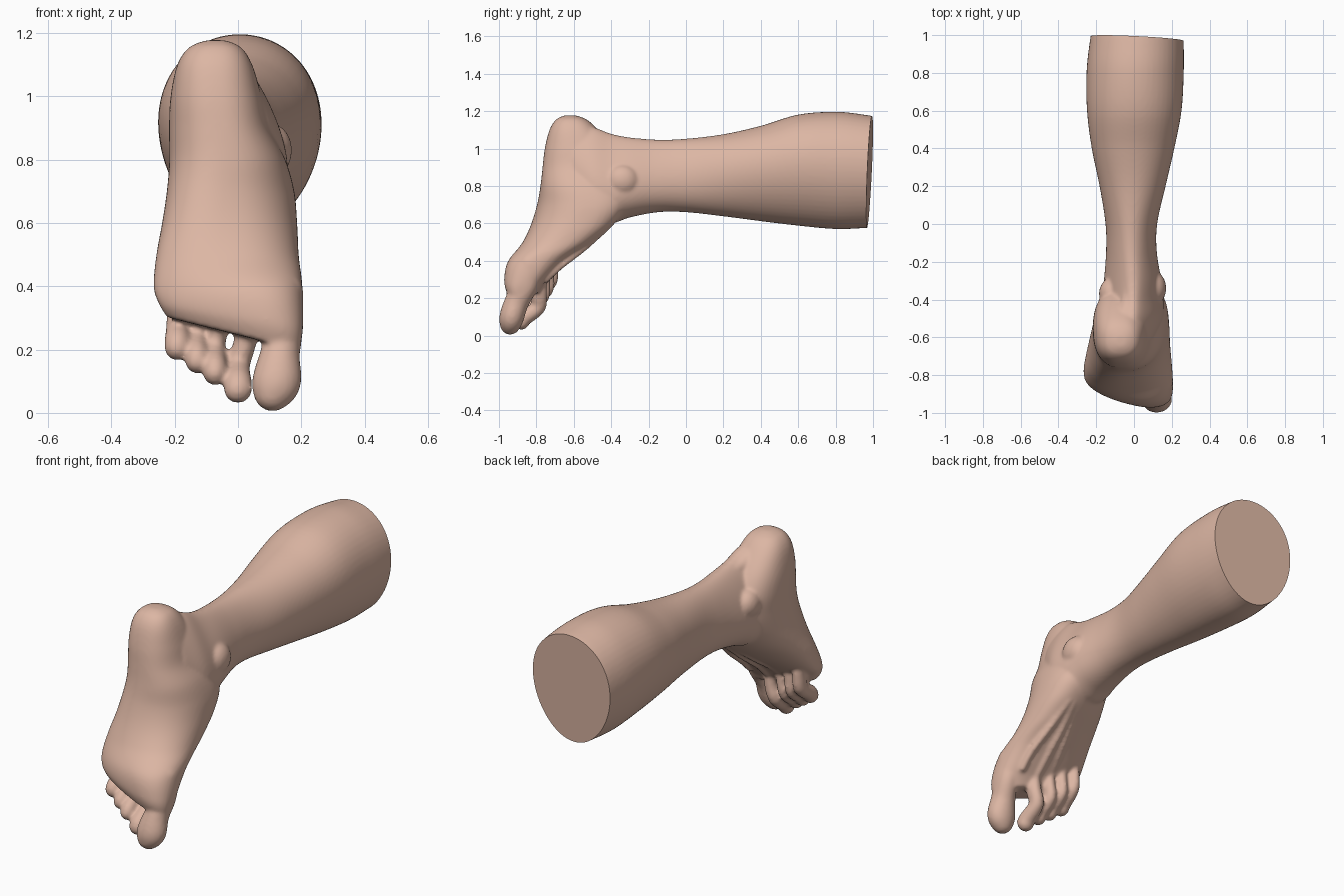
import bpy, bmesh
from math import sin, cos, pi, copysign
from mathutils import Vector, Matrix

if "Cube" in bpy.data.objects:
    bpy.data.objects.remove(bpy.data.objects["Cube"])

bm = bmesh.new()


def smooth_path(rows, n):
    """Catmull-Rom interpolation through rows of numbers."""
    out = []
    for i in range(len(rows) - 1):
        p0, p1 = rows[max(i - 1, 0)], rows[i]
        p2, p3 = rows[i + 1], rows[min(i + 2, len(rows) - 1)]
        for k in range(n):
            t = k / n
            out.append([0.5 * (2 * b + (c - a) * t + (2 * a - 5 * b + 4 * c - d) * t * t
                               + (3 * b - a - 3 * c + d) * t ** 3)
                        for a, b, c, d in zip(p0, p1, p2, p3)])
    return out + [list(rows[-1])]


def loft(rows, point, n=56):
    """Skin closed rings and cap both ends."""
    rings = [[bm.verts.new(point(r, 2 * pi * i / n)) for i in range(n)]
             for r in smooth_path(rows, 6)]
    for a, b in zip(rings, rings[1:]):
        for i in range(n):
            j = (i + 1) % n
            bm.faces.new((a[i], a[j], b[j], b[i]))
    bm.faces.new(rings[0][::-1])
    bm.faces.new(rings[-1])


def power(v, e):
    return copysign(abs(v) ** e, v)


def leg_point(r, t):
    y, xl, xr, zb, zt, egg = r
    return ((xl + xr) / 2 + (xr - xl) / 2 * cos(t) * (1 + egg * sin(t)), y,
            (zb + zt) / 2 + (zt - zb) / 2 * sin(t))


def foot_point(r, t):
    z, xl, xr, ys, yd, tilt_sole, tilt_top, slope = r
    dx = (xr - xl) / 2 * power(cos(t), 0.85)
    k = (sin(t) + 1) / 2
    return ((xl + xr) / 2 + dx,
            (ys + yd) / 2 + (yd - ys) / 2 * power(sin(t), 0.85)
            + dx * (tilt_sole * (1 - k) + tilt_top * k), z - slope * dx)


def blob(c, s):
    bmesh.ops.create_icosphere(bm, subdivisions=3, radius=1,
                               matrix=Matrix.Translation(c) @ Matrix.Diagonal((*s, 1)))


def chain(rows):
    """Swept blobs: x, y, z, width radius, depth radius."""
    for x, y, z, rw, rd in smooth_path(rows, 7):
        blob((x, y, z), (rw, rd, (rw + rd) / 2))


# Calf, shin and ankle: y, left, right, shin, calf, egg shape
loft([(1.10, -.21, .255, .585, 1.155, .08), (.95, -.235, .262, .575, 1.182, .1),
      (.8, -.25, .262, .57, 1.197, .1), (.6, -.247, .25, .588, 1.182, .12),
      (.4, -.222, .212, .612, 1.122, .12), (.2, -.182, .167, .638, 1.077, .05),
      (0, -.15, .122, .66, 1.053, -.1), (-.15, -.145, .118, .66, 1.048, -.22),
      (-.3, -.152, .138, .632, 1.06, -.34), (-.4, -.158, .145, .6, 1.08, -.42),
      (-.5, -.16, .14, .62, 1.115, -.42), (-.6, -.15, .1, .7, 1.12, -.3)], leg_point)

# Heel, arch and ball: z, left, right, sole, top, sole tilt, top tilt, end slope
loft([(1.178, -.10, -.04, -.65, -.59, 0, 0, 0), (1.155, -.155, .01, -.695, -.53, 0, 0, 0),
      (1.1, -.192, .045, -.73, -.47, 0, 0, 0), (1.0, -.213, .075, -.755, -.39, 0, 0, 0),
      (.9, -.218, .10, -.767, -.34, 0, 0, 0), (.8, -.217, .15, -.777, -.32, .1, .1, 0),
      (.7, -.225, .178, -.79, -.33, .2, .3, 0), (.6, -.24, .187, -.822, -.40, .15, .35, 0),
      (.5, -.258, .192, -.873, -.515, 0, .32, 0), (.4, -.267, .204, -.94, -.64, -.2, .15, 0),
      (.31, -.25, .206, -.955, -.735, -.25, 0, .15),
      (.25, -.225, .195, -.935, -.775, -.25, -.1, .25)], foot_point)

# Inner and outer ankle bones, Achilles ridge into the heel
blob((.105, -.34, .83), (.066, .09, .085))
blob((-.12, -.37, .87), (.066, .085, .08))
chain([(-.015, -.2, .98, .045, .06), (-.025, -.4, 1.02, .045, .05),
       (-.05, -.56, 1.07, .08, .07)])

# Big toe
chain([(.145, -.83, .38, .062, .075), (.15, -.86, .27, .056, .07),
       (.132, -.905, .18, .064, .066), (.122, -.932, .10, .078, .066),
       (.11, -.94, .062, .06, .055)])

# Smaller toes: base x, tip x, tip z, tip y, width
for bx, tx, tz, ty, w in [(.03, .0, .03, -.88, .045), (-.055, -.073, .083, -.862, .038),
                          (-.12, -.13, .12, -.84, .037), (-.19, -.192, .163, -.82, .041)]:
    back = ty + .075
    chain([(bx, back + .012, tz + .27, w * .8, .045), (bx * .7 + tx * .3, back + .018, tz + .19, w * .8, .045),
           (tx, back + .012, tz + .12, w * .85, .042), (tx, ty + .015, tz + .065, w, .043),
           (tx, ty, tz + .044, w, .042)])

# Tendon ridges fanning over the instep
for x in (.13, .03, -.045, -.11):
    dy = -.06 * max(0, -x / .11)
    chain([(.05 + x * .3, -.425 + dy * .3, .58, .02, .02), (x * .7 + .02, -.545 + dy * .7, .47, .02, .02),
           (x, -.675 + dy, .37, .02, .02), (x, -.75 + dy, .30, .02, .02)])

bmesh.ops.recalc_face_normals(bm, faces=bm.faces)
mesh = bpy.data.meshes.new("leg_and_foot")
bm.to_mesh(mesh)
bm.free()
leg = bpy.data.objects.new("leg_and_foot", mesh)
bpy.context.collection.objects.link(leg)
bpy.context.view_layer.objects.active = leg
leg.select_set(True)

# Fuse all parts into one skin
fuse = leg.modifiers.new("fuse", 'REMESH')
fuse.mode = 'VOXEL'
fuse.voxel_size = 0.009
soft = leg.modifiers.new("soften", 'SMOOTH')
soft.factor = 0.5
soft.iterations = 8
for name in ("fuse", "soften"):
    bpy.ops.object.modifier_apply(modifier=name)

# Slanted flat cut below the knee
bm = bmesh.new()
bm.from_mesh(leg.data)
cut = bmesh.ops.bisect_plane(bm, geom=bm.verts[:] + bm.edges[:] + bm.faces[:],
                             plane_co=Vector((0, .983, .9)), plane_no=Vector((.05, 1, -.045)),
                             clear_outer=True)
bmesh.ops.holes_fill(bm, edges=[e for e in bm.edges if e.is_boundary], sides=0)
bm.to_mesh(leg.data)
bm.free()

skin = bpy.data.materials.new("skin")
skin.diffuse_color = (.72, .47, .37, 1)
skin.use_nodes = True
skin.node_tree.nodes["Principled BSDF"].inputs["Base Color"].default_value = skin.diffuse_color
leg.data.materials.clear()
leg.data.materials.append(skin)
bpy.ops.object.shade_smooth_by_angle(angle=0.9)
